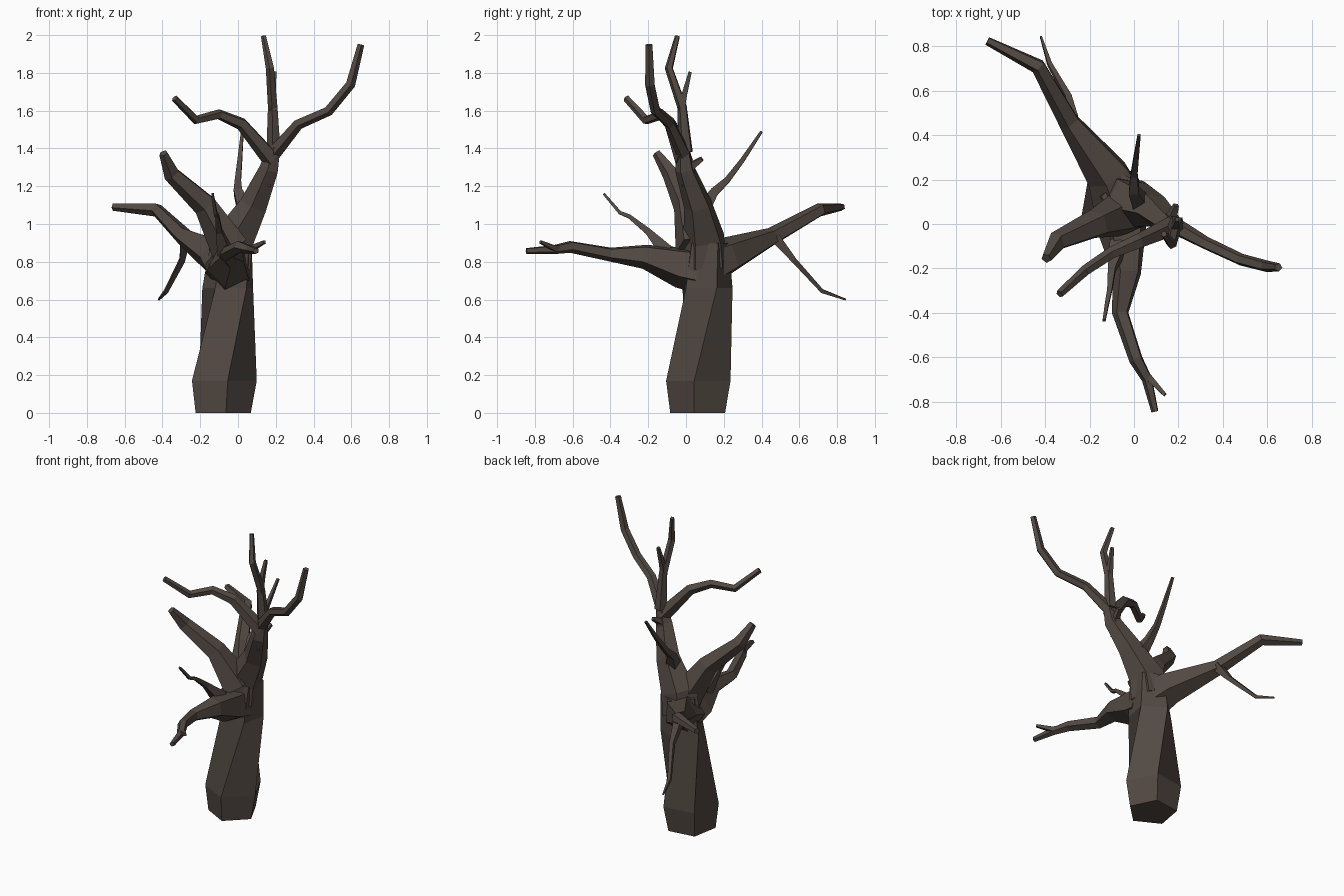
import bpy, bmesh, math
from mathutils import Vector

bark = bpy.data.materials.new("dark_bark")
bark.diffuse_color = (0.085, 0.066, 0.055, 1)


def limb(name, pts, sides=5, twists=None, upright=False):
    """Tapered low-poly tube through (x, y, z, radius) points."""
    pos = [Vector(p[:3]) for p in pts]
    bm = bmesh.new()
    rings, u = [], None
    for i, c in enumerate(pos):
        a = (c - pos[i - 1]).normalized() if i else Vector()
        b = (pos[i + 1] - c).normalized() if i < len(pos) - 1 else Vector()
        t = Vector((0, 0, 1)) if upright else (a + b).normalized()
        if u is None:
            u = Vector((1, 0, 0)) if abs(t.x) < 0.9 else Vector((0, 0, 1))
        u = (u - t * u.dot(t)).normalized()      # carry the frame along the path
        v = t.cross(u)
        tw = twists[i] if twists else 45
        ring = []
        for k in range(sides):
            g = math.radians(tw) + math.tau * k / sides
            ring.append(bm.verts.new(c + (u * math.cos(g) + v * math.sin(g)) * pts[i][3]))
        rings.append(ring)
    for r, s in zip(rings, rings[1:]):
        for k in range(sides):
            j = (k + 1) % sides
            bm.faces.new((r[k], r[j], s[j], s[k]))
    bm.faces.new(rings[0][::-1])
    bm.faces.new(rings[-1])
    bmesh.ops.recalc_face_normals(bm, faces=bm.faces)
    me = bpy.data.meshes.new(name)
    bm.to_mesh(me)
    bm.free()
    me.materials.append(bark)
    ob = bpy.data.objects.new(name, me)
    bpy.context.collection.objects.link(ob)


# twisted five-sided trunk
limb("trunk", [(-.085, .07, 0, .155), (-.08, .075, .17, .182), (-.05, .105, .66, .142),
               (-.03, .11, .90, .118)], 5, [-10, -10, 24, 30], True)
# upper trunk leaning right
limb("upper_trunk", [(-.045, .105, .78, .125), (-.02, .10, .92, .115), (.085, .065, 1.10, .078),
                     (.165, -.005, 1.29, .054), (.195, -.015, 1.41, .033)])

# back left bough and its drooping twig
limb("back_bough", [(-.06, .10, .78, .13), (-.11, .22, .83, .105), (-.29, .46, .935, .05),
                    (-.43, .71, 1.075, .037), (-.66, .825, 1.09, .02)])
limb("back_twig", [(-.28, .47, .93, .038), (-.295, .57, .81, .02), (-.38, .72, .645, .014),
                   (-.42, .845, .60, .006)], 4)

# front bough, its fork and rising twig
limb("front_bough", [(-.05, .06, .76, .125), (-.05, -.03, .775, .115), (-.03, -.22, .83, .068),
                     (-.06, -.40, .84, .039), (.01, -.61, .88, .033), (.06, -.70, .865, .025),
                     (.095, -.845, .857, .017)])
limb("front_fork", [(.03, -.65, .87, .022), (.075, -.70, .872, .02), (.14, -.77, .905, .011)], 4)
limb("front_twig", [(-.07, -.10, .85, .055), (-.10, -.20, .96, .024), (-.11, -.30, 1.04, .015),
                    (-.12, -.35, 1.06, .013), (-.135, -.435, 1.16, .009)], 4)

# left bough
limb("left_bough", [(-.04, .05, .88, .11), (-.17, .0, 1.10, .068), (-.35, -.08, 1.265, .046),
                    (-.395, -.155, 1.375, .024)])

# back thin branch and short stub
limb("back_branch", [(.04, .08, 1.06, .055), (.0, .15, 1.17, .032), (.0, .22, 1.235, .022),
                     (.01, .30, 1.34, .017), (.023, .40, 1.49, .01)], 4)
limb("stub", [(.14, .01, 1.20, .045), (.17, .03, 1.31, .028), (.19, .085, 1.345, .015)], 4)

# crown branches
limb("right_crown", [(.185, -.01, 1.37, .04), (.32, -.085, 1.53, .03), (.48, -.16, 1.60, .028),
                     (.595, -.19, 1.74, .027), (.65, -.195, 1.95, .019)])
limb("left_crown", [(.18, -.01, 1.34, .05), (.02, -.08, 1.53, .035), (-.10, -.13, 1.58, .028),
                    (-.22, -.21, 1.55, .025), (-.335, -.315, 1.665, .019)])
limb("top_crown", [(.19, .0, 1.38, .04), (.185, -.02, 1.62, .027), (.17, -.09, 1.825, .023),
                   (.135, -.045, 1.995, .014)])
limb("top_fork", [(.185, -.025, 1.60, .024), (.185, -.01, 1.68, .021), (.195, .022, 1.805, .012)], 4)
